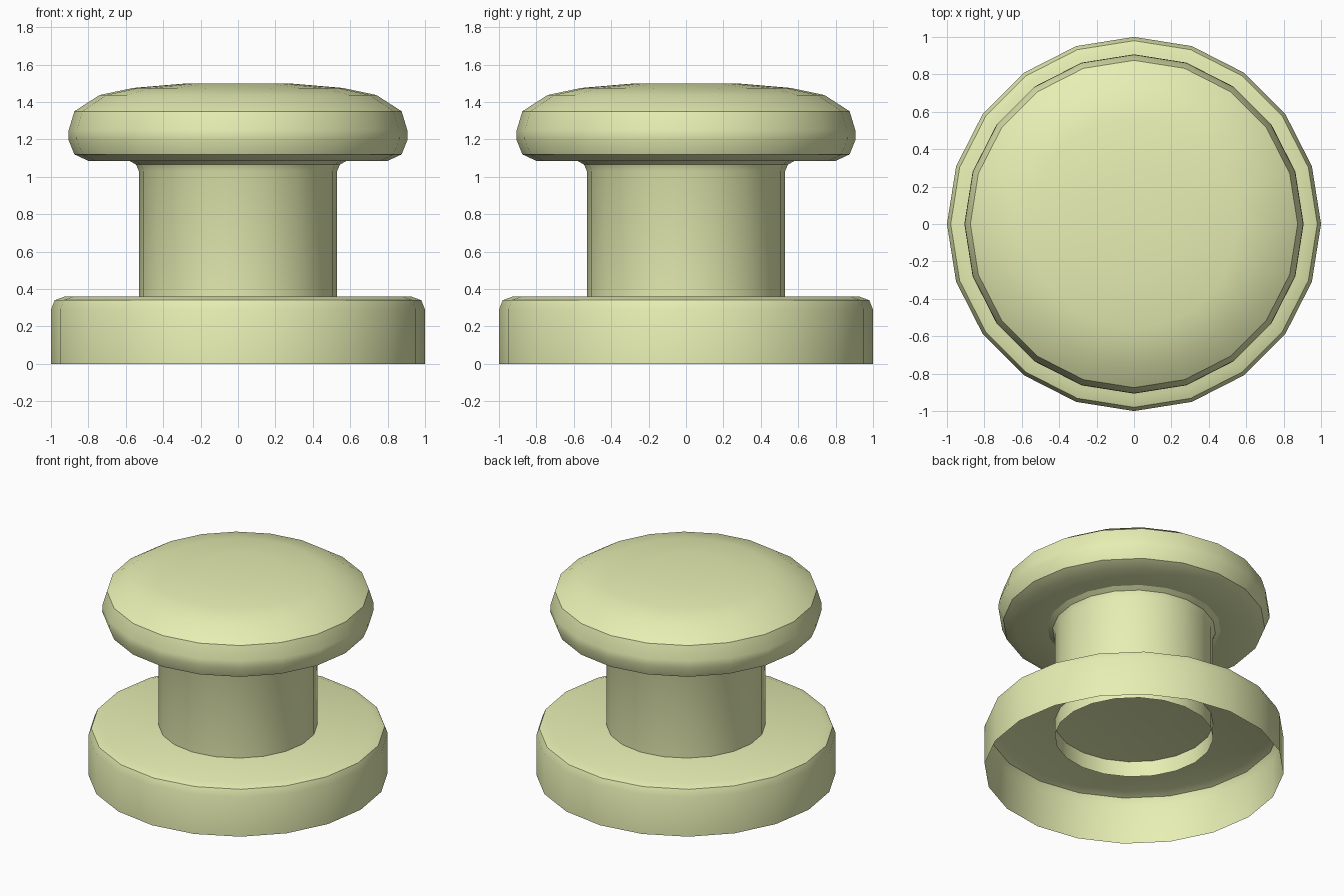
import bpy, bmesh, math

if "Cube" in bpy.data.objects:
    bpy.data.objects.remove(bpy.data.objects["Cube"])

SIDES = 20
mat = bpy.data.materials.new("pale_yellow")
mat.diffuse_color = (0.80, 0.86, 0.45, 1)
mat.use_nodes = True
mat.node_tree.nodes["Principled BSDF"].inputs["Base Color"].default_value = mat.diffuse_color


def lathe(name, profile):
    """Revolve (radius, z) points, listed bottom to top, around z; radius 0 makes a pole."""
    bm = bmesh.new()
    rings = []
    for r, z in profile:
        n = SIDES if r > 0 else 1
        rings.append([bm.verts.new((r * math.cos(i * math.tau / n),
                                    r * math.sin(i * math.tau / n), z)) for i in range(n)])
    for a, b in zip(rings, rings[1:]):
        for i in range(SIDES):
            j = (i + 1) % SIDES
            if len(b) == 1:
                bm.faces.new((a[i], a[j], b[0]))
            elif len(a) == 1:
                bm.faces.new((a[0], b[j], b[i]))
            else:
                bm.faces.new((a[i], a[j], b[j], b[i]))
    me = bpy.data.meshes.new(name)
    bm.to_mesh(me)
    bm.free()
    ob = bpy.data.objects.new(name, me)
    bpy.context.collection.objects.link(ob)
    me.materials.append(mat)
    bpy.ops.object.select_all(action='DESELECT')
    ob.select_set(True)
    bpy.context.view_layer.objects.active = ob
    bpy.ops.object.shade_smooth_by_angle(angle=math.radians(35))
    return ob


# Base: hollow disc, open underneath, with a softened upper rim
lathe("base", [(1, 0), (1, 0.29), (0.98, 0.34), (0.925, 0.36), (0, 0.36)])

# Stem: open tube passing a little below the base plate, flared under the cap
lathe("stem", [(0.53, 0.245), (0.53, 1.03), (0.545, 1.065), (0.58, 1.085)])

# Cap: flat underside, rounded edge and shallow domed top
lathe("cap", [(0.53, 1.085), (0.80, 1.085), (0.875, 1.12), (0.907, 1.2), (0.905, 1.25),
              (0.875, 1.35), (0.74, 1.437), (0.56, 1.475), (0.29, 1.498), (0, 1.5)])
